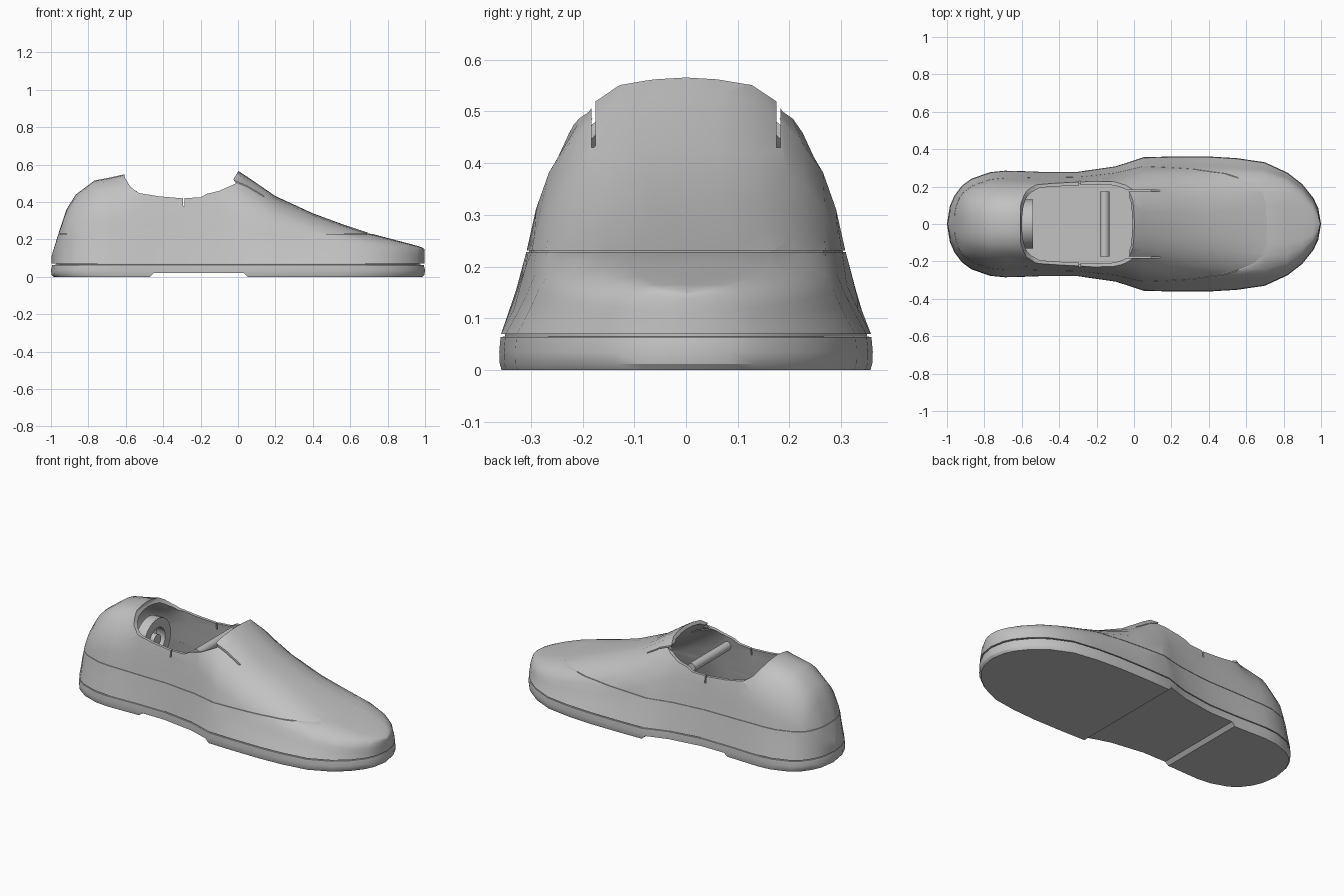
import bpy, bmesh, math

cube = bpy.data.objects.get("Cube")
if cube:
    bpy.data.objects.remove(cube, do_unlink=True)

grey = bpy.data.materials.new("plain_grey")
grey.use_nodes = True
COLOUR = (0.54, 0.54, 0.54, 1)
grey.diffuse_color = COLOUR
grey.node_tree.nodes["Principled BSDF"].inputs["Base Color"].default_value = COLOUR

# Stations from heel to toe: x, half width, crown height
STATIONS = [
    (-1, 0, .11), (-.985, .095, .16), (-.96, .152, .24), (-.92, .205, .36),
    (-.87, .242, .44), (-.77, .277, .515), (-.69, .285, .53), (-.61, .283, .548),
    (-.5, .279, .66), (-.3, .279, .72), (-.1, .308, .64), (-.02, .333, .58),
    (.05, .357, .535), (.2, .361, .432), (.4, .361, .34), (.55, .352, .285),
    (.7, .33, .235), (.82, .275, .203), (.9, .213, .182), (.96, .138, .166),
    (.985, .085, .158), (1, 0, .148)]
# Shared half section: width fraction, height fraction
SECTION = [(1, 0), (.93, .18), (.87, .35), (.82, .52), (.75, .67),
           (.64, .79), (.54, .87), (.38, .96), (.18, .99), (0, 1)]


def loft(name, rings, caps):
    bm = bmesh.new()
    loops = [[bm.verts.new(p) for p in ring] for ring in rings]
    n = len(loops[0])
    for a, b in zip(loops, loops[1:]):
        for i in range(n):
            j = (i + 1) % n
            bm.faces.new((a[i], a[j], b[j], b[i]))
    if caps:
        bm.faces.new(loops[0])
        bm.faces.new(loops[-1])
    bmesh.ops.remove_doubles(bm, verts=bm.verts[:], dist=.0001)
    bmesh.ops.recalc_face_normals(bm, faces=bm.faces[:])
    mesh = bpy.data.meshes.new(name)
    bm.to_mesh(mesh)
    bm.free()
    obj = bpy.data.objects.new(name, mesh)
    bpy.context.collection.objects.link(obj)
    mesh.materials.append(grey)
    return obj


def shoe_body(name, sx, sy, floor, drop):
    rings = []
    for x, w, h in STATIONS:
        top = max(h - drop, floor + .02)
        # The section gets boxier towards the toe
        power = 1 - .5 * min(max((x - .45) / .4, 0), 1)
        half = [(x * sx, w * sy * a ** power, floor + (top - floor) * b) for a, b in SECTION]
        rings.append(half + [(px, -py, pz) for px, py, pz in half[-2::-1]])
    return loft(name, rings, False)


def hollow():
    return shoe_body("hollow", .97, .915, .1, .025)


def outline(scale, z):
    left = [(x * scale, w * scale, z) for x, w, h in STATIONS]
    return left + [(x, -y, z) for x, y, z in left[-2:0:-1]]


def prism(name, profile, y0, y1):
    return loft(name, [[(x, y, z) for x, z in profile] for y in (y0, y1)], True)


def box(name, x0, x1, y0, y1, z0, z1):
    return prism(name, [(x0, z0), (x1, z0), (x1, z1), (x0, z1)], y0, y1)


def activate(obj):
    bpy.ops.object.select_all(action='DESELECT')
    obj.select_set(True)
    bpy.context.view_layer.objects.active = obj


def cut(obj, cutter):
    activate(obj)
    mod = obj.modifiers.new("cut", 'BOOLEAN')
    mod.operation, mod.solver, mod.object = 'DIFFERENCE', 'EXACT', cutter
    bpy.ops.object.modifier_apply(modifier=mod.name)
    bpy.data.objects.remove(cutter, do_unlink=True)


def smooth(obj, degrees=35):
    activate(obj)
    bpy.ops.object.shade_smooth_by_angle(angle=math.radians(degrees))


def cylinder(name, radius, depth, location, rotation, sides=20):
    bpy.ops.mesh.primitive_cylinder_add(vertices=sides, radius=radius, depth=depth,
                                        location=location, rotation=rotation)
    obj = bpy.context.object
    obj.name = name
    obj.data.materials.append(grey)
    return obj


# Upper: hollow shell with the foot opening cut away
upper = shoe_body("upper", .997, .99, .07, 0)
cut(upper, hollow())
opening = [(-.61, .56), (-.605, .53), (-.575, .48), (-.53, .448), (-.42, .43), (-.3, .42),
           (-.2, .425), (-.17, .443), (-.1, .46), (-.01, .5), (-.025, .52), (.005, .57),
           (.005, .9), (-.61, .9)]
cut(upper, prism("opening", opening, -.6, .6))

# Side notches and slits beside the tongue
cut(upper, box("notch", -.294, -.286, -.5, .5, .38, .5))
for side in (-1, 1):
    ys = sorted((side * .175, side * .183))
    cut(upper, box("slit", -.04, .14, *ys, .43, .7))

# Seam line around the upper, backed by a hidden band
cut(upper, box("seam", -1.1, 1.1, -.5, .5, .228, .231))
smooth(upper)
backing = shoe_body("seam_backing", .992, .975, .07, .006)
cut(backing, hollow())
cut(backing, box("above", -1.1, 1.1, -.5, .5, .235, .9))
cut(backing, box("below", -1.1, 1.1, -.5, .5, -.1, .224))

# Sole with a shallow arch under the middle
sole = loft("sole", [outline(.987, 0), outline(.997, .012), outline(1, .035),
                     outline(.993, .064), outline(.97, .065), outline(.97, .075)], True)
cut(sole, prism("arch", [(-.48, -.02), (.06, -.02), (.05, 0), (.03, .02), (-.45, .02), (-.47, 0)], -.6, .6))
smooth(sole, 30)

# Crossbar inside the opening
smooth(cylinder("crossbar", .026, .345, (-.157, 0, .417), (math.pi / 2, 0, 0)))

# Ring and hub inside the heel
across = (0, math.pi / 2, 0)
ring = cylinder("heel_ring", .13, .06, (-.57, 0, .33), across, 24)
cut(ring, cylinder("ring_hole", .075, .2, (-.57, 0, .33), across, 24))
smooth(ring)
smooth(cylinder("heel_hub", .035, .08, (-.58, 0, .33), across, 16))
